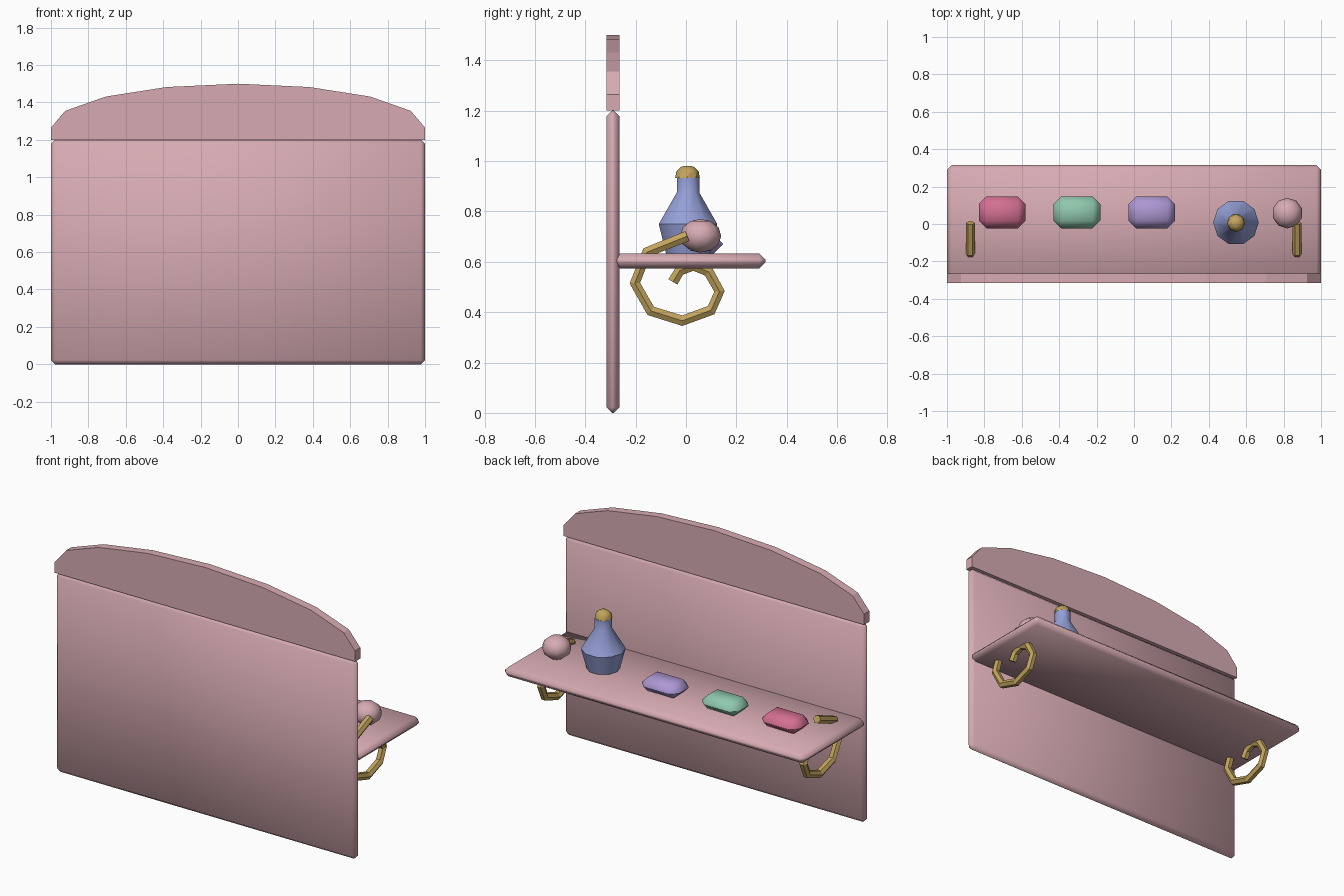
import bpy, bmesh, math
from mathutils import Vector, Matrix

if "Cube" in bpy.data.objects:
    bpy.data.objects.remove(bpy.data.objects["Cube"])


def mat(name, rgb):
    m = bpy.data.materials.new(name)
    m.diffuse_color = (*rgb, 1)
    m.use_nodes = True
    m.node_tree.nodes["Principled BSDF"].inputs["Base Color"].default_value = m.diffuse_color
    return m


PINK = mat("dusty_pink", (0.68, 0.41, 0.45))
GOLD = mat("gold", (0.54, 0.37, 0.11))
BLUE = mat("periwinkle", (0.30, 0.35, 0.68))
ROSE = mat("rose", (0.66, 0.16, 0.29))
GREEN = mat("mint", (0.28, 0.58, 0.42))
PURPLE = mat("lilac", (0.42, 0.31, 0.65))


def finish(name, bm, material, smooth=None):
    bmesh.ops.recalc_face_normals(bm, faces=bm.faces[:])
    me = bpy.data.meshes.new(name)
    bm.to_mesh(me)
    bm.free()
    me.materials.append(material)
    ob = bpy.data.objects.new(name, me)
    bpy.context.collection.objects.link(ob)
    if smooth:
        bpy.ops.object.select_all(action='DESELECT')
        bpy.context.view_layer.objects.active = ob
        ob.select_set(True)
        bpy.ops.object.shade_smooth_by_angle(angle=math.radians(smooth))
    return ob


def box(name, centre, size, bevel, material):
    bm = bmesh.new()
    bmesh.ops.create_cube(bm, size=1, matrix=Matrix.Translation(centre) @ Matrix.Diagonal((*size, 1)))
    bmesh.ops.bevel(bm, geom=bm.edges[:], offset=bevel, segments=1, affect='EDGES', clamp_overlap=True)
    return finish(name, bm, material, 80)


def lathe(name, x, y, profile, sides, material, smooth):
    bm = bmesh.new()
    rings = [[bm.verts.new((x + r * math.cos(math.tau * i / sides),
                            y + r * math.sin(math.tau * i / sides), z))
              for i in range(sides)] for r, z in profile]
    for a, b in zip(rings, rings[1:]):
        for i in range(sides):
            j = (i + 1) % sides
            bm.faces.new((a[i], a[j], b[j], b[i]))
    bm.faces.new(rings[0])
    bm.faces.new(rings[-1])
    return finish(name, bm, material, smooth)


def tube(name, x, path, radius, material, sides=6):
    # sweep a hexagon along a path lying in the y-z plane
    bm = bmesh.new()
    pts = [Vector((x, y, z)) for y, z in path]
    rings = []
    for k, p in enumerate(pts):
        t = (pts[min(k + 1, len(pts) - 1)] - pts[max(k - 1, 0)]).normalized()
        n = Vector((0, -t.z, t.y))
        rings.append([bm.verts.new(p + radius * (Vector((1, 0, 0)) * math.cos(math.tau * i / sides)
                                                 + n * math.sin(math.tau * i / sides)))
                      for i in range(sides)])
    for a, b in zip(rings, rings[1:]):
        for i in range(sides):
            j = (i + 1) % sides
            bm.faces.new((a[i], a[j], b[j], b[i]))
    bm.faces.new(rings[0])
    bm.faces.new(rings[-1])
    return finish(name, bm, material)


# back panel and shelf
box("back_panel", (0, -0.29, 0.6), (2, 0.05, 1.2), 0.022, PINK)
box("shelf", (0, 0.015, 0.603), (2, 0.6, 0.058), 0.024, PINK)

# arched crown on top of the panel
bm = bmesh.new()
outline = [(1, 1.2)] + [(math.cos(math.pi * i / 8), 1.265 + 0.235 * math.sin(math.pi * i / 8))
                        for i in range(9)] + [(-1, 1.2)]
face = bm.faces.new([bm.verts.new((x, -0.315, z)) for x, z in outline])
ext = bmesh.ops.extrude_face_region(bm, geom=[face])
bmesh.ops.translate(bm, verts=[v for v in ext["geom"] if isinstance(v, bmesh.types.BMVert)],
                    vec=(0, 0.05, 0))
finish("arched_crown", bm, PINK)

# three cut stones on the shelf
for name, x, m in (("rose_stone", -0.705, ROSE), ("mint_stone", -0.305, GREEN), ("lilac_stone", 0.095, PURPLE)):
    box(name, (x, 0.062, 0.67), (0.25, 0.17, 0.084), 0.041, m)

# bottle with a domed cap
lathe("bottle", 0.545, 0.008, [(0.09, 0.625), (0.122, 0.75), (0.047, 0.875), (0.047, 0.935)], 10, BLUE, 40)
lathe("bottle_cap", 0.545, 0.006, [(0.049, 0.932), (0.044, 0.96), (0.025, 0.977), (0.008, 0.981)], 8, GOLD, 40)

# squashed ball
bm = bmesh.new()
bmesh.ops.create_uvsphere(bm, u_segments=10, v_segments=6, radius=1,
                          matrix=Matrix.Translation((0.82, 0.058, 0.703)) @ Matrix.Diagonal((0.082, 0.082, 0.067, 1)))
finish("ball", bm, PINK, 45)

# curled hooks through the shelf at both ends
curl = [(0.005, 0.702), (-0.155, 0.638), (-0.203, 0.515), (-0.14, 0.405), (-0.015, 0.366), (0.1, 0.408),
        (0.133, 0.483), (0.09, 0.56), (0.03, 0.585), (-0.025, 0.565), (-0.052, 0.52)]
for side, x in (("left", -0.875), ("right", 0.872)):
    tube(side + "_hook", x, curl, 0.024, GOLD)
